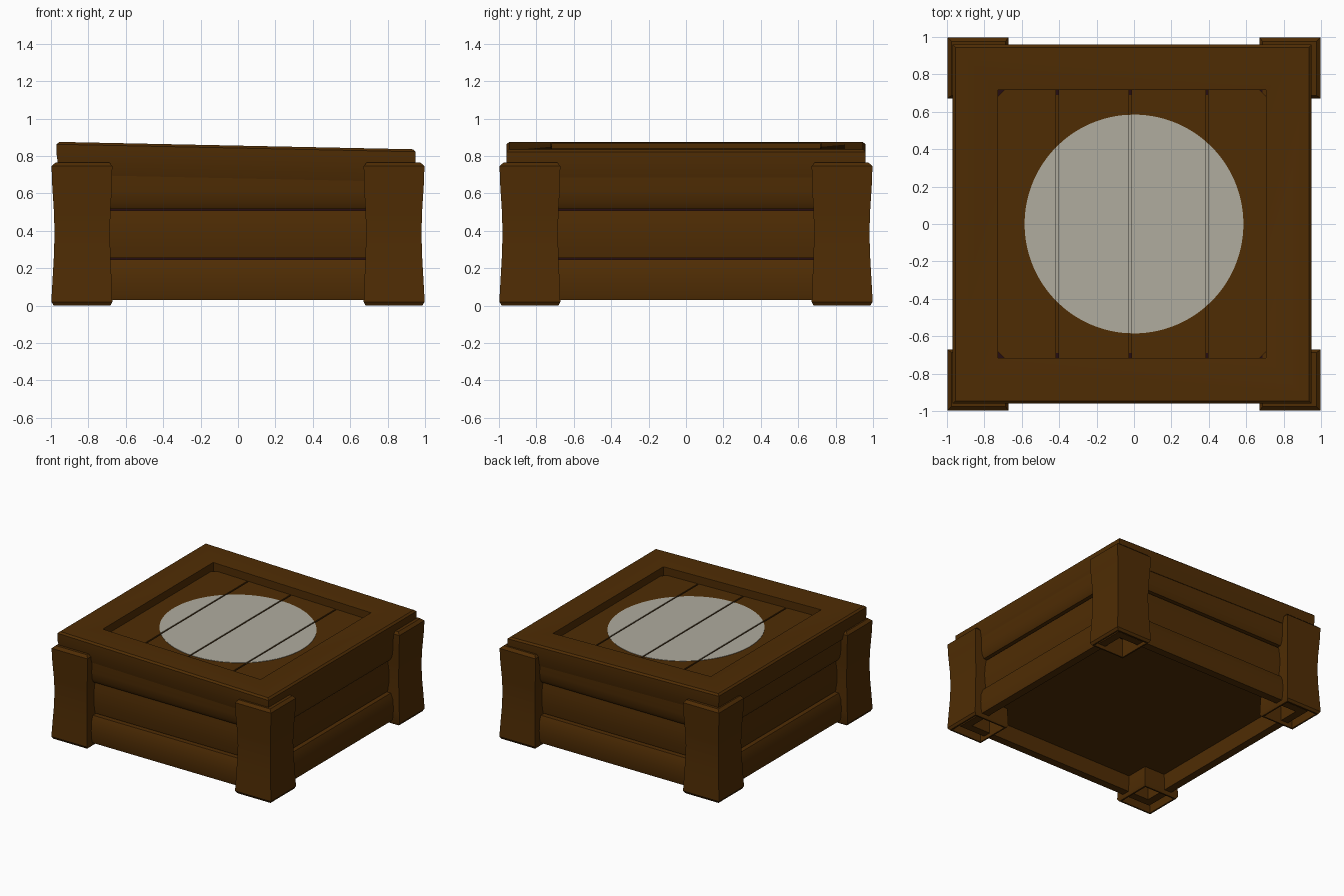
import bpy, bmesh, math

if "Cube" in bpy.data.objects:
    bpy.data.objects.remove(bpy.data.objects["Cube"])


def material(name, rgb):
    m = bpy.data.materials.new(name)
    m.diffuse_color = (*rgb, 1)
    m.use_nodes = True
    m.node_tree.nodes["Principled BSDF"].inputs["Base Color"].default_value = m.diffuse_color
    return m


WOOD = material("brown wood", (0.078, 0.0255, 0.0012))
DARK = material("dark gap", (0.018, 0.004, 0.006))
GREY = material("pale grey paint", (0.435, 0.415, 0.345))
TILT = -0.0208  # the lid drops slightly towards +x


def finish(bm, name, mats, smooth=True, tilt=False):
    if tilt:
        for v in bm.verts:
            v.co.z += TILT * v.co.x
    bmesh.ops.recalc_face_normals(bm, faces=bm.faces)
    me = bpy.data.meshes.new(name)
    bm.to_mesh(me)
    bm.free()
    for m in mats:
        me.materials.append(m)
    ob = bpy.data.objects.new(name, me)
    bpy.context.collection.objects.link(ob)
    if smooth:
        bpy.ops.object.select_all(action='DESELECT')
        ob.select_set(True)
        bpy.context.view_layer.objects.active = ob
        bpy.ops.object.shade_smooth_by_angle(angle=math.radians(30))
    return ob


def rectangle(bm, x0, x1, y0, y1, z):
    return [bm.verts.new((x, y, z)) for x, y in ((x0, y0), (x1, y0), (x1, y1), (x0, y1))]


def bridge(bm, a, b):
    n = len(a)
    return [bm.faces.new((a[i], a[(i + 1) % n], b[(i + 1) % n], b[i])) for i in range(n)]


def square_sweep(name, profile, cx=0.0, tilt=False):
    """Sweep a closed (distance from centre, height) profile round a square."""
    bm = bmesh.new()
    rings = [rectangle(bm, cx - d, cx + d, -d, d, z) for d, z in profile]
    for i, ring in enumerate(rings):
        bridge(bm, ring, rings[(i + 1) % len(rings)])
    return finish(bm, name, [WOOD], tilt=tilt)


def prism(name, outline, z0, z1, mat, tilt=False):
    bm = bmesh.new()
    low = [bm.verts.new((x, y, z0)) for x, y in outline]
    high = [bm.verts.new((x, y, z1)) for x, y in outline]
    bridge(bm, low, high)
    bm.faces.new(low)
    bm.faces.new(high)
    return finish(bm, name, [mat], smooth=False, tilt=tilt)


def square(d, cx=0.0):
    return [(cx - d, -d), (cx + d, -d), (cx + d, d), (cx - d, d)]


# Side planks: bulging lower rail, recessed middle panel, upper rail
square_sweep("lower_rail", [(0.865, 0.03), (0.93, 0.03), (0.937, 0.06), (0.94, 0.13),
                            (0.932, 0.20), (0.912, 0.247), (0.865, 0.247)])
square_sweep("middle_panel", [(0.86, 0.253), (0.882, 0.253), (0.892, 0.32), (0.894, 0.39),
                              (0.891, 0.45), (0.882, 0.509), (0.86, 0.509)])
square_sweep("upper_rail", [(0.865, 0.517), (0.905, 0.517), (0.925, 0.55), (0.935, 0.61),
                            (0.936, 0.71), (0.865, 0.71)])

# Dark inside seen through the gaps, and the raised floor
prism("dark_core", square(0.85), 0.20, 0.74, DARK)
prism("floor", square(0.87), 0.165, 0.20, WOOD)

# Corner posts: waisted, chamfered at both ends, hollow at the bottom
POST = [(0.688, 0.975, 0.765), (0.672, 0.997, 0.745), (0.674, 0.993, 0.64), (0.682, 0.984, 0.5),
        (0.685, 0.981, 0.39), (0.682, 0.984, 0.27), (0.676, 0.992, 0.13), (0.672, 0.998, 0.02),
        (0.682, 0.985, 0.0), (0.694, 0.972, 0.0), (0.694, 0.972, 0.155)]
for sx, side in ((-1, "left"), (1, "right")):
    for sy, end in ((-1, "front"), (1, "back")):
        bm = bmesh.new()
        rings = [rectangle(bm, sx * a, sx * b, sy * a, sy * b, z) for a, b, z in POST]
        for r0, r1 in zip(rings, rings[1:]):
            bridge(bm, r0, r1)
        bm.faces.new(rings[0])
        bm.faces.new(rings[-1]).material_index = 1
        finish(bm, f"{end}_{side}_post", [WOOD, DARK])

# Tilted lid frame
square_sweep("lid_frame", [(0.717, 0.75), (0.717, 0.853), (0.722, 0.855), (0.945, 0.855),
                           (0.96, 0.842), (0.96, 0.79), (0.95, 0.72), (0.94, 0.68),
                           (0.84, 0.68), (0.84, 0.75)], cx=-0.01, tilt=True)
# Backing under the planks: dark at the rim, wood in the middle, paint under the disc
R = 0.585
CIRCLE = [(R * math.cos(k * math.pi / 32), R * math.sin(k * math.pi / 32)) for k in range(64)]
prism("lid_rim_backing", square(0.73, -0.01), 0.766, 0.777, DARK, tilt=True)
prism("lid_backing", square(0.69, -0.01), 0.765, 0.779, WOOD, tilt=True)
prism("painted_groove_backing", CIRCLE, 0.770, 0.781, GREY, tilt=True)

# Lid planks, with the painted disc cut along the same gaps
EDGES = [-0.74, -0.41, -0.02, 0.39, 0.72]
GAP, TOP, CUT = 0.006, 0.79, 0.06
for i in range(4):
    x0 = EDGES[i] + (GAP if i > 0 else 0)
    x1 = EDGES[i + 1] - (GAP if i < 3 else 0)
    y = 0.73
    left = [(x0, y - CUT), (x0, CUT - y), (x0 + CUT, -y)] if i == 0 else [(x0, y), (x0, -y)]
    right = [(x1 - CUT, -y), (x1, CUT - y), (x1, y - CUT), (x1 - CUT, y)] if i == 3 else [(x1, -y), (x1, y)]
    extra = [(x0 + CUT, y)] if i == 0 else []
    prism(f"lid_plank_{i + 1}", left + right + extra, 0.772, TOP, WOOD, tilt=True)

    t0 = math.asin(max(x0 / R, -0.9999))
    t1 = math.asin(min(x1 / R, 0.9999))
    ts = [t0 + (t1 - t0) * k / 16 for k in range(17)]
    arc = [(R * math.sin(t), R * math.cos(t)) for t in ts]
    outline = arc + [(px, -py) for px, py in reversed(arc)]
    prism(f"painted_disc_{i + 1}", outline, TOP - 0.001, TOP + 0.003, GREY, tilt=True)
